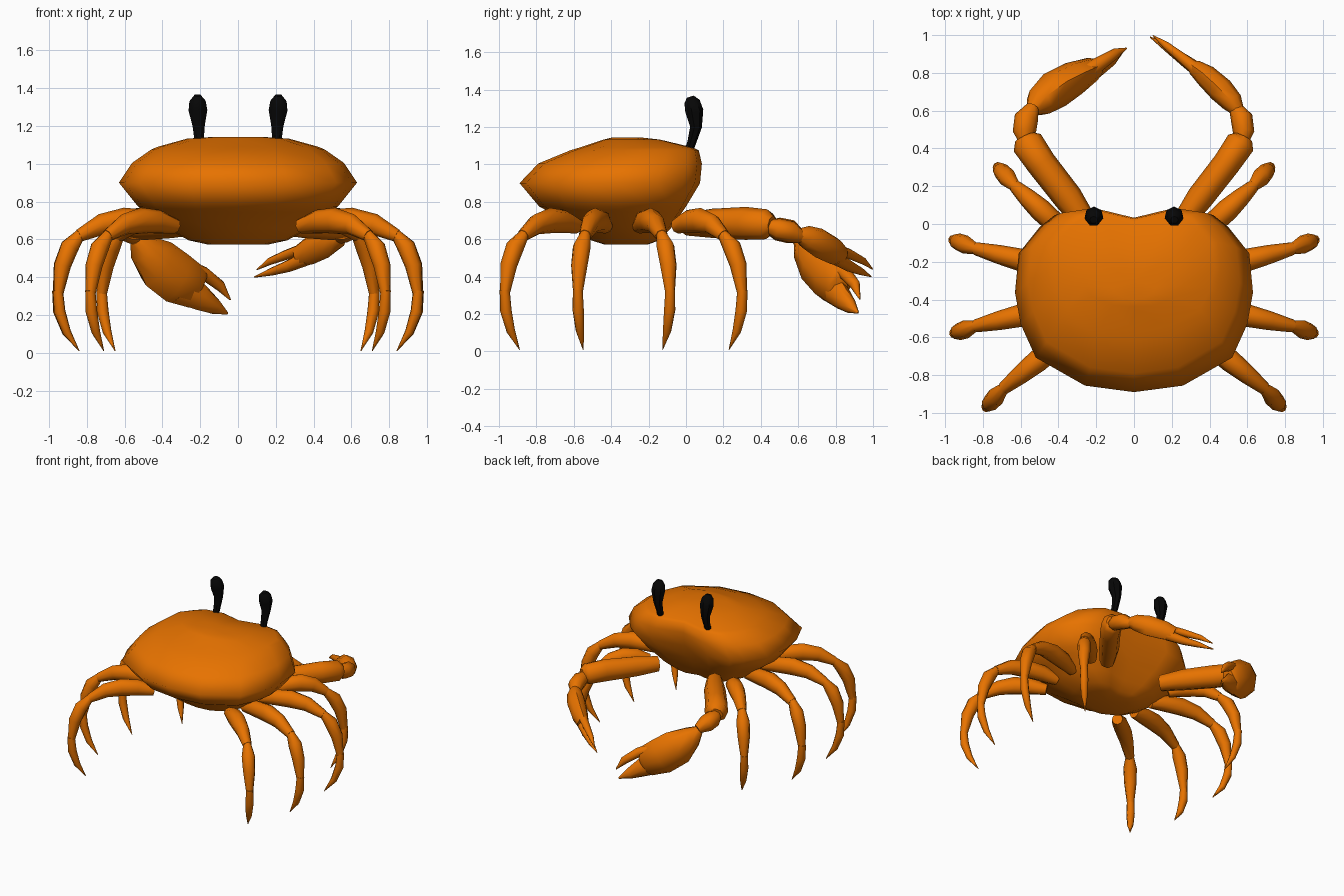
import bpy, bmesh, math
from mathutils import Vector


def material(name, color):
    m = bpy.data.materials.new(name)
    m.diffuse_color = (*color, 1)
    return m


ORANGE = material("orange_shell", (0.80, 0.17, 0.0))
BLACK = material("black_eye", (0.002, 0.002, 0.002))


def loft(name, rings, mat, angle=50):
    """Skin a list of equal-length rings and cap both ends."""
    bm = bmesh.new()
    rows = [[bm.verts.new(p) for p in r] for r in rings]
    n = len(rows[0])
    for a, b in zip(rows, rows[1:]):
        for i in range(n):
            j = (i + 1) % n
            bm.faces.new((a[i], a[j], b[j], b[i]))
    for row in (rows[0], rows[-1]):
        c = bm.verts.new(sum((v.co for v in row), Vector()) / n)
        for i in range(n):
            bm.faces.new((row[i], row[(i + 1) % n], c))
    bmesh.ops.recalc_face_normals(bm, faces=bm.faces)
    me = bpy.data.meshes.new(name)
    bm.to_mesh(me)
    bm.free()
    ob = bpy.data.objects.new(name, me)
    me.materials.append(mat)
    bpy.context.collection.objects.link(ob)
    bpy.ops.object.select_all(action='DESELECT')
    ob.select_set(True)
    bpy.context.view_layer.objects.active = ob
    bpy.ops.object.shade_smooth_by_angle(angle=math.radians(angle))
    return ob


def limb(name, path, radii, ref=(0, 0, 1), sides=8, mat=ORANGE):
    """Tapered tube; each radius is a number or (sideways, along ref)."""
    pts = [Vector(p) for p in path]
    rings = []
    for k, p in enumerate(pts):
        t = (pts[min(k + 1, len(pts) - 1)] - pts[max(k - 1, 0)]).normalized()
        s = t.cross(Vector(ref)).normalized()
        u = s.cross(t)
        r = radii[k]
        a, b = r if isinstance(r, tuple) else (r, r)
        rings.append([p + s * a * math.cos(2 * math.pi * i / sides)
                      + u * b * math.sin(2 * math.pi * i / sides) for i in range(sides)])
    return loft(name, rings, mat)


# Carapace: one notched outline, scaled at each height
half = [(0, 0.025), (0.24, 0.083), (0.42, 0.055), (0.50, -0.01), (0.61, -0.15), (0.63, -0.36),
        (0.60, -0.53), (0.52, -0.71), (0.26, -0.86), (0, -0.895)]
outline = half + [(-x, y) for x, y in half[-2:0:-1]]
levels = [(0.573, 0.16, -0.44, -0.20), (0.595, 0.26, -0.51, -0.14), (0.66, 0.38, -0.60, -0.08),
          (0.745, 0.48, -0.73, -0.02), (0.775, 0.53, -0.785, 0.0), (0.90, 0.63, -0.89, 0.075),
          (1.005, 0.56, -0.79, 0.085), (1.075, 0.46, -0.62, 0.068), (1.09, 0.425, -0.57, 0.04),
          (1.133, 0.27, -0.44, -0.14), (1.143, 0.12, -0.40, -0.23)]
loft("carapace", [[(x * w / 0.63, y0 + (y + 0.895) / 0.978 * (y1 - y0), z) for x, y in outline]
                  for z, w, y0, y1 in levels], ORANGE, 120)

# Eye stalks
for side, s in (("left", -1), ("right", 1)):
    limb(f"{side}_eye_stalk",
         [(s * 0.21, 0.01, 1.06), (s * 0.206, 0.03, 1.12), (s * 0.208, 0.052, 1.20),
          (s * 0.212, 0.042, 1.285), (s * 0.214, 0.03, 1.335), (s * 0.214, 0.022, 1.362)],
         [0.024, 0.025, 0.033, 0.051, 0.044, 0.020], ref=(1, 0, 0), sides=7, mat=BLACK)

# Walking legs: hip, knee, ankle and tip in plan
legs = [((0.36, -0.05), (0.63, 0.20), (0.72, 0.30), (0.65, 0.23)),
        ((0.36, -0.25), (0.84, -0.13), (0.955, -0.085), (0.84, -0.125)),
        ((0.36, -0.43), (0.84, -0.54), (0.95, -0.578), (0.84, -0.55)),
        ((0.33, -0.58), (0.69, -0.87), (0.78, -0.968), (0.71, -0.89))]
for n, plan in enumerate(legs, 1):
    for side, s in (("left", -1), ("right", 1)):
        hip, knee, ankle, tip = [Vector((s * x, y, 0)) for x, y in plan]

        def at(a, b, f, z):
            p = a.lerp(b, f)
            return (p.x, p.y, z)
        d = knee - hip
        ref = (-d.y, d.x, 0)
        limb(f"{side}_leg_{n}_upper",
             [at(hip, knee, 0, 0.67), at(hip, knee, 0.25, 0.695), at(hip, knee, 0.5, 0.70),
              at(hip, knee, 0.75, 0.68), at(hip, knee, 1, 0.62)],
             [(0.04, 0.04), (0.062, 0.058), (0.068, 0.06), (0.056, 0.05), (0.034, 0.034)], ref)
        limb(f"{side}_leg_{n}_middle",
             [at(knee, ankle, -0.1, 0.635), at(knee, ankle, 0.45, 0.56), at(knee, ankle, 0.8, 0.46),
              at(knee, ankle, 1, 0.31)],
             [0.026, 0.049, 0.045, 0.026], ref)
        limb(f"{side}_leg_{n}_tip",
             [at(ankle, tip, -0.02, 0.33), at(ankle, tip, 0.06, 0.22), at(ankle, tip, 0.4, 0.11),
              at(ankle, tip, 1, 0.01)],
             [0.027, 0.031, 0.023, 0.002], ref)

# Claw arms
for side, s, k in (("left", -1, 1.0), ("right", 1, 0.92)):
    limb(f"{side}_arm",
         [(s * 0.25, 0.0, 0.68), (s * 0.35, 0.14, 0.685), (s * 0.49, 0.32, 0.685),
          (s * 0.565, 0.43, 0.68), (s * 0.58, 0.46, 0.675)],
         [(0.06 * k, 0.06), (0.078 * k, 0.078), (0.08 * k, 0.088), (0.085 * k, 0.08),
          (0.055 * k, 0.05)])
    limb(f"{side}_wrist",
         [(s * 0.57, 0.43, 0.67), (s * 0.58, 0.49, 0.655), (s * 0.57, 0.56, 0.64),
          (s * 0.535, 0.62, 0.61)],
         [0.035, 0.062 * k, 0.064 * k, 0.035])

# Large left claw: the palm runs on into the fixed lower finger
limb("left_palm",
     [(-0.54, 0.605, 0.60), (-0.50, 0.645, 0.55), (-0.42, 0.71, 0.47), (-0.32, 0.77, 0.395),
      (-0.22, 0.82, 0.345), (-0.20, 0.825, 0.335)],
     [(0.035, 0.035), (0.08, 0.085), (0.102, 0.14), (0.092, 0.14), (0.065, 0.115), (0.04, 0.09)])
limb("left_upper_finger",
     [(-0.26, 0.80, 0.455), (-0.18, 0.85, 0.42), (-0.095, 0.905, 0.355), (-0.04, 0.93, 0.28)],
     [(0.045, 0.035), (0.038, 0.036), (0.027, 0.03), (0.004, 0.004)])
limb("left_lower_finger",
     [(-0.31, 0.765, 0.35), (-0.20, 0.825, 0.295), (-0.12, 0.875, 0.245), (-0.055, 0.92, 0.208)],
     [(0.06, 0.09), (0.05, 0.072), (0.036, 0.043), (0.005, 0.006)])

# Slim right claw
limb("right_palm",
     [(0.55, 0.60, 0.625), (0.52, 0.645, 0.61), (0.46, 0.71, 0.58), (0.38, 0.785, 0.54),
      (0.32, 0.83, 0.51)],
     [(0.035, 0.035), (0.058, 0.064), (0.068, 0.08), (0.06, 0.075), (0.042, 0.058)])
limb("right_upper_finger",
     [(0.34, 0.81, 0.55), (0.26, 0.875, 0.52), (0.17, 0.945, 0.485), (0.10, 0.998, 0.44)],
     [(0.034, 0.028), (0.028, 0.027), (0.02, 0.02), (0.003, 0.003)])
limb("right_lower_finger",
     [(0.36, 0.80, 0.50), (0.27, 0.865, 0.46), (0.18, 0.93, 0.43), (0.085, 0.99, 0.40)],
     [(0.04, 0.04), (0.032, 0.032), (0.022, 0.021), (0.003, 0.003)])
